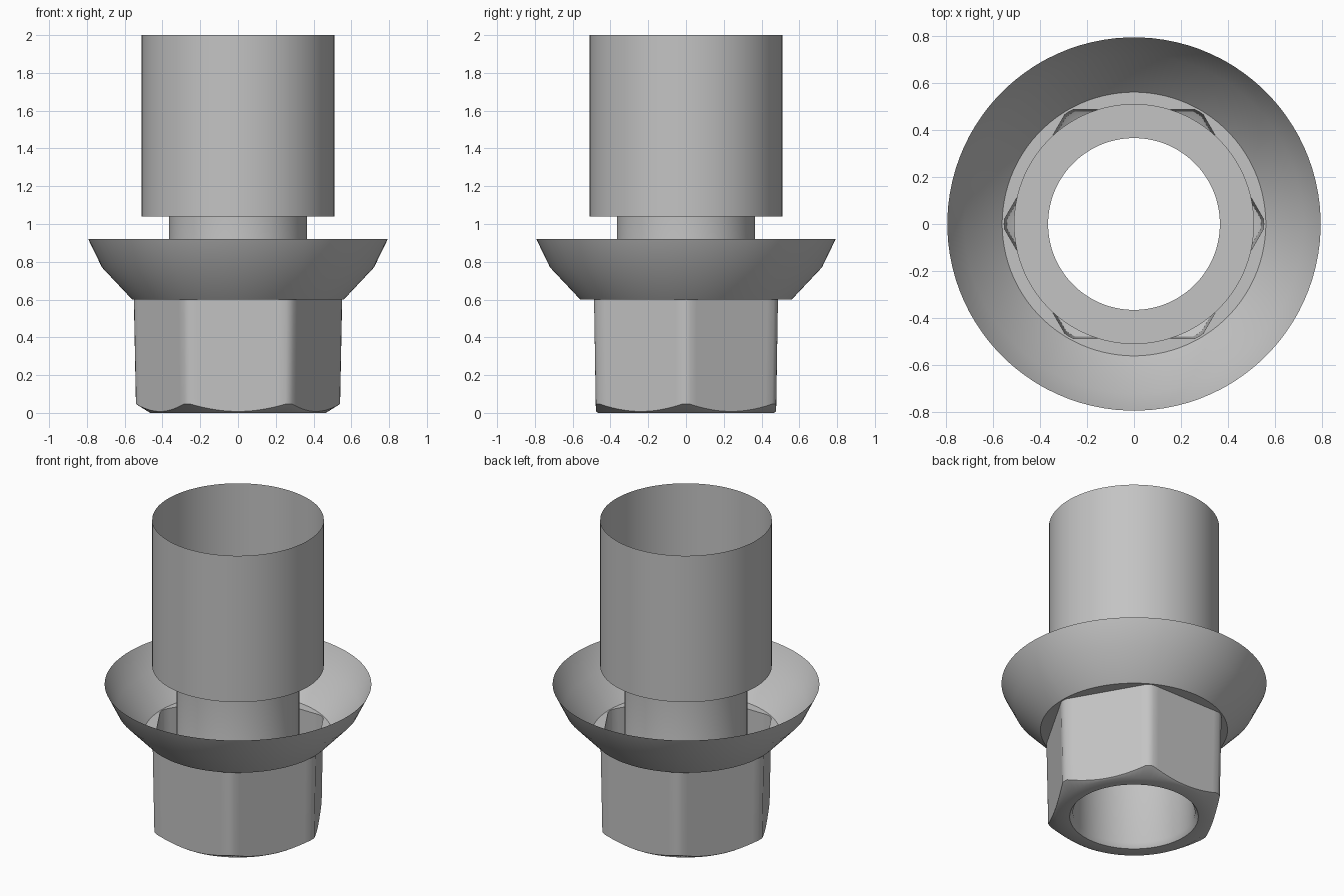
import bpy, bmesh
from math import cos, sin, radians

cube = bpy.data.objects.get("Cube")
if cube:
    bpy.data.objects.remove(cube, do_unlink=True)

# Single metal colour
metal = bpy.data.materials.new("grey metal")
metal.use_nodes = True
colour = (0.55, 0.55, 0.55, 1)
metal.diffuse_color = colour
metal.node_tree.nodes["Principled BSDF"].inputs["Base Color"].default_value = colour

# Angles: each hexagon side is sampled, with a softened corner at its end
FLAT, STEPS = 27.7, 16
side = [-FLAT + 2 * FLAT * i / (STEPS - 1) for i in range(STEPS)] + [30]
ANGLES = [(radians(30 + 60 * s + a), radians(a)) for s in range(6) for a in side]


def circle(radius, z):
    return [(radius * cos(t), radius * sin(t), z) for t, _ in ANGLES]


def hex_radius(a, z):
    apothem = 0.477 + 0.0165 * z
    return apothem / cos(min(a, radians(28)))


def hexagon(z):
    return [(hex_radius(a, z) * cos(t), hex_radius(a, z) * sin(t), z)
            for t, a in ANGLES]


def chamfer_edge():
    # Where the conical chamfer meets the hexagon walls
    ring = []
    for t, a in ANGLES:
        r = hex_radius(a, 0.02)
        ring.append((r * cos(t), r * sin(t), (r - 0.465) / 1.6))
    return ring


def loft(name, rings):
    bm = bmesh.new()
    loops = [[bm.verts.new(p) for p in ring] for ring in rings]
    n = len(ANGLES)
    for low, high in zip(loops, loops[1:]):
        for i in range(n):
            j = (i + 1) % n
            bm.faces.new((low[i], low[j], high[j], high[i]))
    mesh = bpy.data.meshes.new(name)
    bm.to_mesh(mesh)
    bm.free()
    mesh.materials.append(metal)
    obj = bpy.data.objects.new(name, mesh)
    bpy.context.collection.objects.link(obj)
    bpy.ops.object.select_all(action="DESELECT")
    obj.select_set(True)
    bpy.context.view_layer.objects.active = obj
    bpy.ops.object.shade_smooth_by_angle(angle=radians(40))
    return obj


# Hexagonal base: bored underside, conical chamfer, walls open at the top
loft("hex_base", [circle(0.385, 0), circle(0.465, 0), chamfer_edge(), hexagon(0.6)])

# Flared collar with its flat seat around the hexagon
loft("flared_collar", [hexagon(0.6), circle(0.56, 0.6), circle(0.72, 0.77),
                       circle(0.793, 0.92)])

# Through bore and neck, stepping out to the open upper sleeve
loft("bore_and_sleeve", [circle(0.385, 0), circle(0.365, 0.03), circle(0.365, 1.04),
                         circle(0.51, 1.04), circle(0.51, 2)])
